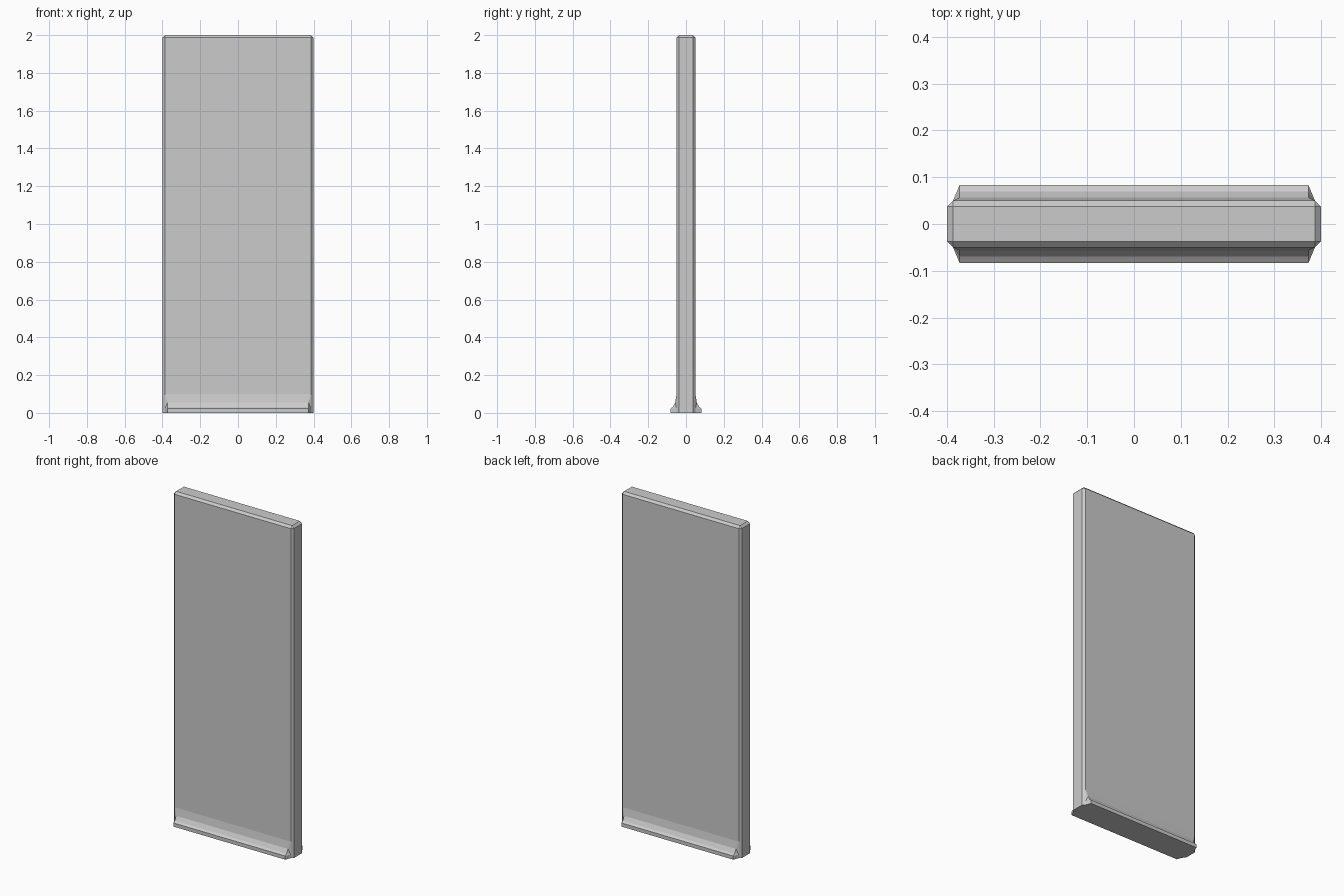
import bpy
import bmesh

cube = bpy.data.objects.get("Cube")
if cube:
    bpy.data.objects.remove(cube, do_unlink=True)

HALF_W, HALF_D, HEIGHT, BEVEL = 0.4, 0.05, 2.0, 0.013

grey = bpy.data.materials.new("plain grey")
grey.use_nodes = True
colour = (0.6, 0.6, 0.6, 1)
grey.diffuse_color = colour
grey.node_tree.nodes["Principled BSDF"].inputs["Base Color"].default_value = colour


def add_object(name, bm):
    bmesh.ops.recalc_face_normals(bm, faces=bm.faces)
    mesh = bpy.data.meshes.new(name)
    bm.to_mesh(mesh)
    bm.free()
    mesh.materials.append(grey)
    obj = bpy.data.objects.new(name, mesh)
    bpy.context.collection.objects.link(obj)
    return obj


# Upright slab, chamfered everywhere except around its base
bm = bmesh.new()
bmesh.ops.create_cube(bm, size=1)
for v in bm.verts:
    v.co.x *= 2 * HALF_W
    v.co.y *= 2 * HALF_D
    v.co.z = (v.co.z + 0.5) * HEIGHT
edges = [e for e in bm.edges if max(v.co.z for v in e.verts) > 0.1]
bmesh.ops.bevel(bm, geom=edges, offset=BEVEL, segments=1, affect='EDGES')
add_object("slab", bm)

# Flared skirting: concave profile (distance from centre, height)
PROFILE = [(0.057, 0.055), (0.07, 0.031), (0.083, 0.022), (0.083, 0)]
INNER_X, OUTER_X = HALF_W - BEVEL, 0.373


def add_skirting(name, side):
    bm = bmesh.new()
    ends = []
    for sx in (-1, 1):
        outer = [bm.verts.new((sx * OUTER_X, side * y, z)) for y, z in PROFILE]
        top, mid, low = [bm.verts.new((sx * INNER_X, side * HALF_D, z))
                         for z in (0.1, 0.022, 0)]
        # Tapered end: fan above the lip, flat panel on the lip
        path = [top] + outer[:3]
        for a, b in zip(path, path[1:]):
            bm.faces.new((mid, a, b))
        bm.faces.new((mid, outer[2], outer[3], low))
        ends.append([top] + outer + [low])
    left, right = ends
    for i in range(len(left) - 1):
        bm.faces.new((left[i], left[i + 1], right[i + 1], right[i]))
    # Close the hidden side against the slab
    bm.faces.new([left[0], right[0], right[-1], left[-1]])
    add_object(name, bm)


add_skirting("front_skirting", -1)
add_skirting("back_skirting", 1)
